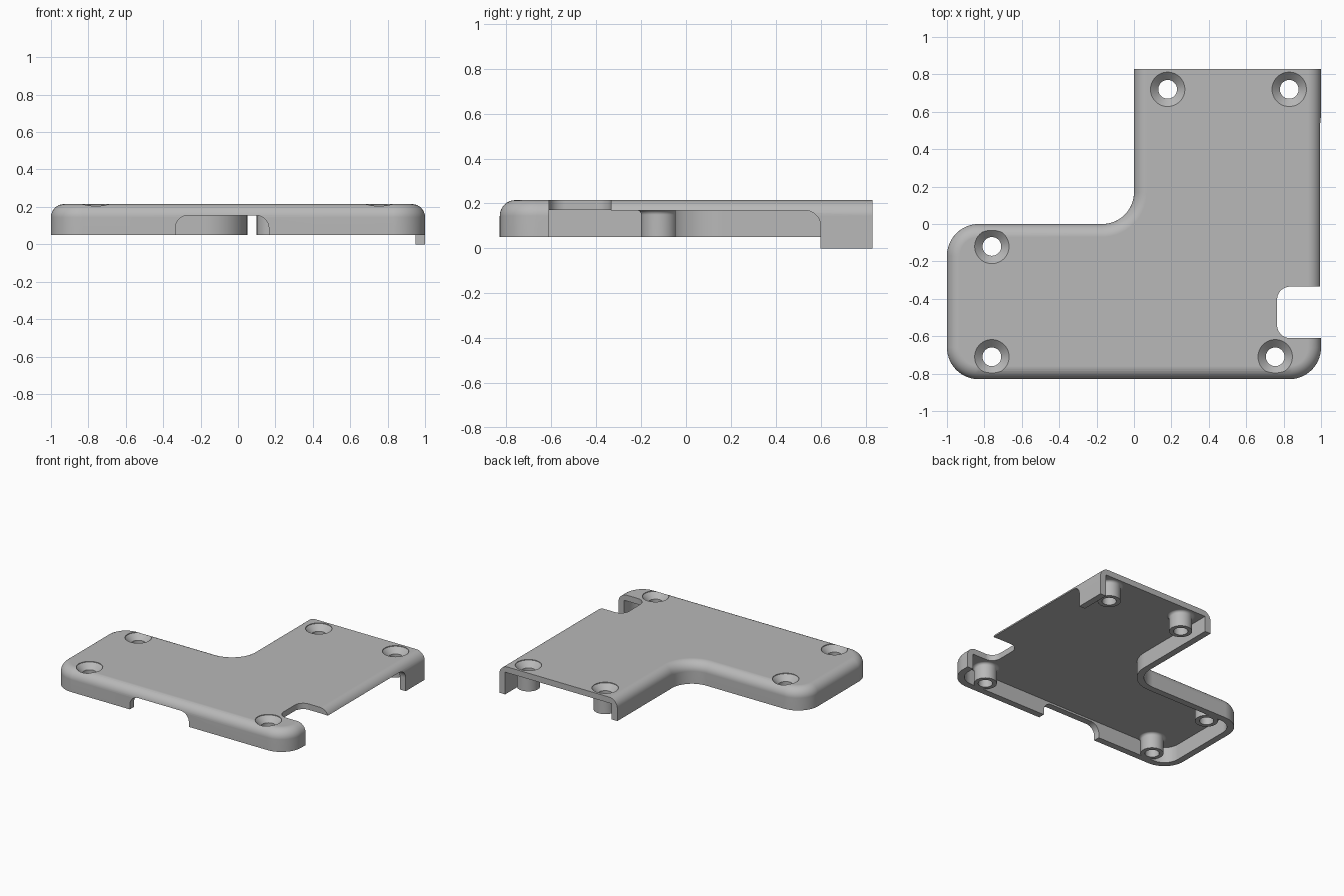
import bpy, bmesh
from math import sin, cos, pi, radians

if "Cube" in bpy.data.objects:
    bpy.data.objects.remove(bpy.data.objects["Cube"])

BASE, CEILING, TOP = 0.05, 0.17, 0.215
WALL, ROUND, CORNER, BACK = 0.05, 0.07, 0.17, 0.83


def arc(cx, cy, r, start, end, n=14):
    """Points along a circular arc, angles in degrees."""
    angles = [radians(start + (end - start) * i / n) for i in range(n + 1)]
    return [(cx + r * cos(a), cy + r * sin(a)) for a in angles]


def outline(inset, back=BACK):
    """L-shaped plan, moved inwards everywhere but at the open back."""
    r = CORNER - inset
    x, y = 1 - CORNER, CORNER - BACK
    return ([(1 - inset, back), (inset, back)]
            + arc(-CORNER, CORNER, CORNER + inset, 0, -90)
            + arc(-x, -CORNER, r, 90, 180)
            + arc(-x, y, r, 180, 270)
            + arc(x, y, r, 270, 360))


def loft(name, rings):
    """Closed solid through rings of 3D points."""
    bm = bmesh.new()
    loops = [[bm.verts.new(p) for p in ring] for ring in rings]
    for low, high in zip(loops, loops[1:]):
        for i in range(len(low)):
            bm.faces.new((low[i - 1], low[i], high[i], high[i - 1]))
    bm.faces.new(loops[0][::-1])
    bm.faces.new(loops[-1])
    bmesh.ops.recalc_face_normals(bm, faces=bm.faces[:])
    mesh = bpy.data.meshes.new(name)
    bm.to_mesh(mesh)
    bm.free()
    obj = bpy.data.objects.new(name, mesh)
    bpy.context.collection.objects.link(obj)
    return obj


def flat(points, z):
    return [(x, y, z) for x, y in points]


def lathe(name, center, profile):
    """Solid of revolution about a vertical axis."""
    return loft(name, [flat(arc(*center, r, 0, 360 * 47 / 48, 47), z) for r, z in profile])


tools = []


def combine(obj, operation):
    obj.hide_render = True
    mod = cover.modifiers.new(obj.name, 'BOOLEAN')
    mod.operation, mod.object, mod.solver = operation, obj, 'EXACT'
    tools.append(obj)


# Outer body with rounded upper edge
rings = [flat(outline(0), 0)]
for i in range(9):
    a = i / 8 * pi / 2
    rings.append(flat(outline(ROUND * (1 - cos(a))), TOP - ROUND * (1 - sin(a))))
cover = loft("cover", rings)

# Hollow underside, open at the back
hollow = outline(WALL, BACK + 0.1)
combine(loft("hollow", [flat(hollow, -0.1), flat(hollow, CEILING)]), 'DIFFERENCE')

# Raise the rim, leaving a foot at the back of the left wall
below = [(-2, -2), (2, -2), (2, 0.6), (0.9, 0.6), (0.9, 2), (-2, 2)]
combine(loft("rim_trim", [flat(below, -0.1), flat(below, BASE)]), 'DIFFERENCE')

# Front cable slot
slot = [(-0.335, -0.1), (0.165, -0.1)] + arc(0.095, 0.085, 0.07, 0, 90) + arc(-0.265, 0.085, 0.07, 90, 180)
combine(loft("front_slot", [[(x, y, z) for x, z in slot] for y in (-0.95, -0.75)]), 'DIFFERENCE')

# Long opening in the left wall
side = [(-0.61, -0.1), (0.6, -0.1)] + arc(0.53, 0.099, 0.07, 0, 90) + [(-0.61, 0.169)]
combine(loft("side_opening", [[(x, y, z) for y, z in side] for x in (0.9, 1.1)]), 'DIFFERENCE')

# Notch through the top plate
notch = [(1.1, -0.61), (1.1, -0.335)] + arc(0.835, -0.405, 0.07, 90, 180) + arc(0.835, -0.54, 0.07, 180, 270)
combine(loft("notch", [flat(notch, -0.1), flat(notch, 0.4)]), 'DIFFERENCE')

# Screw bosses with filleted roots, then countersunk holes
screws = [(0.18, 0.72), (0.83, 0.72), (-0.76, -0.12), (-0.76, -0.71), (0.755, -0.71)]
fillet = [(r, z) for r, z in arc(0.1, 0.15, 0.02, 180, 90, 5)]
for c in screws:
    combine(lathe("boss", c, [(0.08, BASE)] + fillet + [(0.1, 0.18)]), 'UNION')
for c in screws:
    combine(lathe("screw_hole", c, [(0.05, -0.1), (0.05, TOP - 0.045),
                                    (0.092, TOP - 0.005), (0.092, 0.4)]), 'DIFFERENCE')

# Bake the cuts and discard the cutters
graph = bpy.context.evaluated_depsgraph_get()
mesh = bpy.data.meshes.new_from_object(cover.evaluated_get(graph))
cover.modifiers.clear()
cover.data = mesh
for obj in tools:
    bpy.data.objects.remove(obj)

# Smooth curves, crisp edges
mesh.shade_smooth()
mesh.set_sharp_from_angle(angle=radians(30))
cover.modifiers.new("flat_normals", 'WEIGHTED_NORMAL').keep_sharp = True

# Plain grey plastic
grey = bpy.data.materials.new("grey_plastic")
grey.use_nodes = True
color = (0.48, 0.48, 0.48, 1)
grey.diffuse_color = color
grey.node_tree.nodes["Principled BSDF"].inputs["Base Color"].default_value = color
mesh.materials.clear()
mesh.materials.append(grey)
for face in mesh.polygons:
    face.material_index = 0
